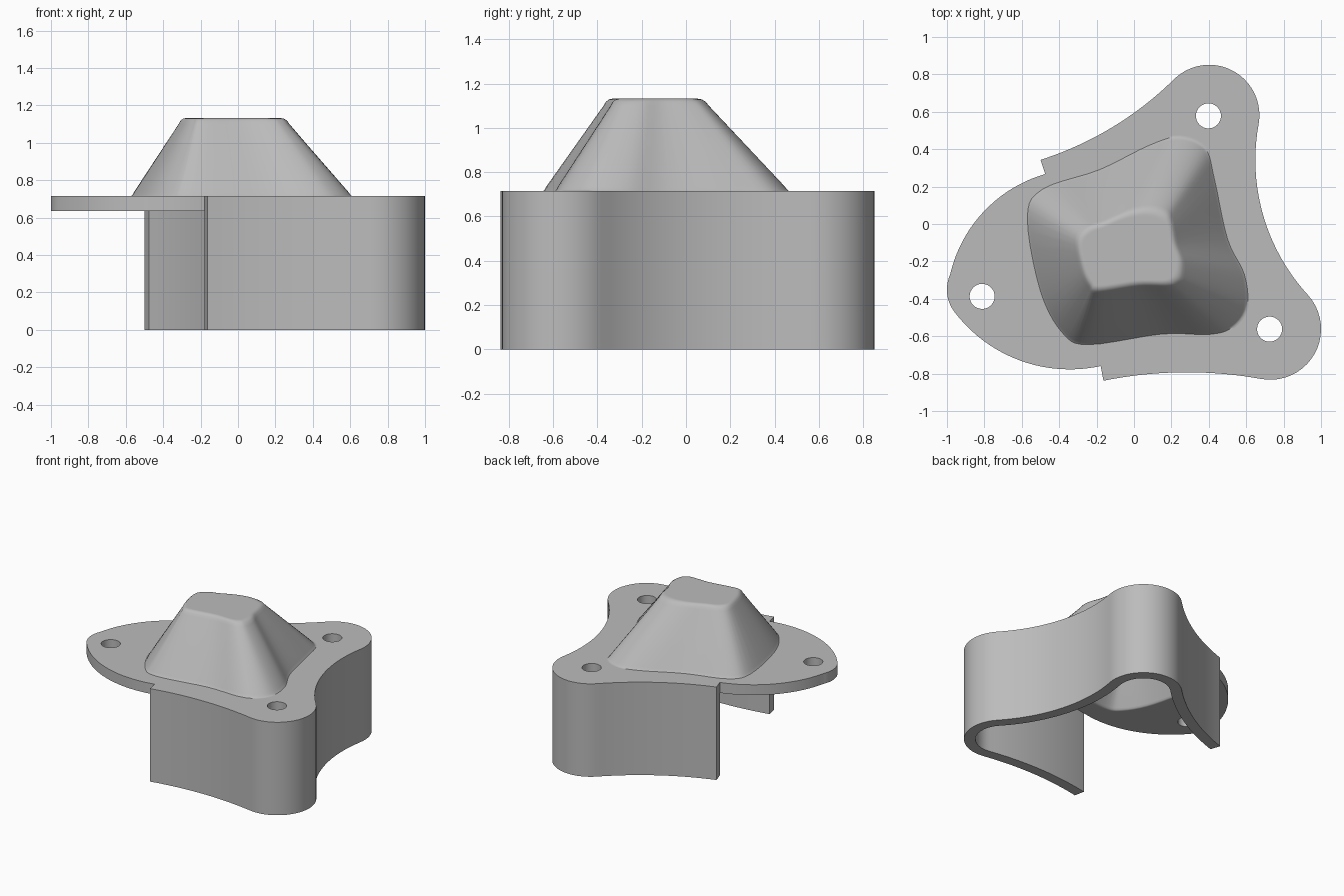
import bpy, bmesh, math
from mathutils import Vector

if "Cube" in bpy.data.objects:
    bpy.data.objects.remove(bpy.data.objects["Cube"], do_unlink=True)

TOP, UNDER, THICK = 0.715, 0.635, 0.08


def arc(a, m, b, n=20):
    """Points from a to b on the circle through a, m and b."""
    a, m, b = Vector(a), Vector(m), Vector(b)
    u, v = m - a, b - a
    d = 2 * (u.x * v.y - u.y * v.x)
    uu, vv = u.length_squared, v.length_squared
    c = a + Vector((v.y * uu - u.y * vv, u.x * vv - v.x * uu)) / d
    r = (a - c).length
    start = math.atan2(a.y - c.y, a.x - c.x)
    turn = (math.atan2(b.y - c.y, b.x - c.x) - start) % math.tau
    if d < 0:
        turn -= math.tau
    return [c + r * Vector((math.cos(start + turn * i / n), math.sin(start + turn * i / n)))
            for i in range(n + 1)]


def arc_chain(pts):
    path = [Vector(pts[0])]
    for i in range(0, len(pts) - 2, 2):
        path += arc(*pts[i:i + 3])[1:]
    return path


def smooth_loop(pts, n=5):
    """Closed rounded curve through the points."""
    p, out = [Vector(q) for q in pts], []
    for i in range(len(p)):
        a, b, c, d = (p[(i + k) % len(p)] for k in (-1, 0, 1, 2))
        for s in range(n):
            t = s / n
            out.append(b + 0.5 * t * (c - a + t * (2 * a - 5 * b + 4 * c - d
                                                   + t * (3 * (b - c) + d - a))))
    return out


bm = bmesh.new()


def ring(path, z):
    return [bm.verts.new((p.x, p.y, z)) for p in path]


def strip(a, b, closed=False):
    for i in range(len(a) if closed else len(a) - 1):
        j = (i + 1) % len(a)
        bm.faces.new((a[i], a[j], b[j], b[i]))


def fill(loops, up):
    edges = []
    for loop in loops:
        for i, v in enumerate(loop):
            w = loop[(i + 1) % len(loop)]
            edges.append(bm.edges.get((v, w)) or bm.edges.new((v, w)))
    bmesh.ops.triangle_fill(bm, use_beauty=True, edges=edges, normal=(0, 0, up))


# Wavy skirt wall, offset inward by its thickness
outer = arc_chain([(-0.5, 0.343), (-0.12, 0.515), (0.22, 0.78), (0.531, 0.818),
                   (0.666, 0.533), (0.691, 0.045), (0.932, -0.382), (0.965, -0.695),
                   (0.678, -0.828), (0.265, -0.793), (-0.163, -0.838)])
inner = []
for i, p in enumerate(outer):
    t = (outer[min(i + 1, len(outer) - 1)] - outer[max(i - 1, 0)]).normalized()
    inner.append(p + THICK * Vector((t.y, -t.x)))
out_top, out_low = ring(outer, TOP), ring(outer, 0)
in_low, in_mid = ring(inner, 0), ring(inner, UNDER)
strip(out_top, out_low)
strip(out_low, in_low)
strip(in_low, in_mid)

# Overhanging lobe of the plate
lobe = arc_chain([inner[-1], (-0.69, -0.695), (-0.96, -0.47), (-1.0, -0.36),
                  (-0.983, -0.27), (-0.8, 0.07), inner[0]])
lobe_top = ring(lobe, TOP)
lobe_mid = [in_mid[-1]] + ring(lobe[1:-1], UNDER) + [in_mid[0]]
strip(lobe_top, lobe_mid)

# Cut ends of the wall
for k, corner in ((0, lobe_top[-1]), (-1, lobe_top[0])):
    bm.faces.new((out_top[k], out_low[k], in_low[k], in_mid[k], corner))

top_loops = [out_top + lobe_top]
under_loops = [in_mid + lobe_mid[1:-1]]

# Screw holes
for x, y in ((0.398, 0.578), (-0.812, -0.387), (0.725, -0.562)):
    circle = [Vector((x + 0.067 * math.cos(a), y + 0.067 * math.sin(a)))
              for a in (math.tau * i / 32 for i in range(32))]
    hi, lo = ring(circle, TOP), ring(circle, UNDER)
    strip(hi, lo, True)
    top_loops.append(hi)
    under_loops.append(lo)

# Hollow raised hump, lofted between foot and crown outlines
foot = smooth_loop([(-0.49, 0.185), (-0.185, 0.29), (0.08, 0.42), (0.24, 0.465),
                    (0.38, 0.405), (0.43, 0.24), (0.5, -0.08), (0.59, -0.27),
                    (0.605, -0.44), (0.53, -0.55), (0.405, -0.59), (0.15, -0.588),
                    (-0.24, -0.645), (-0.38, -0.585), (-0.5, -0.36), (-0.57, 0.03)])
crown = smooth_loop([(-0.265, -0.015), (-0.17, 0.02), (-0.03, 0.08), (0.085, 0.1),
                     (0.175, 0.075), (0.21, 0.015), (0.235, -0.105), (0.27, -0.2),
                     (0.265, -0.285), (0.235, -0.322), (0.18, -0.338), (0.03, -0.338),
                     (-0.19, -0.37), (-0.24, -0.34), (-0.285, -0.25), (-0.315, -0.09)])


def hump(profile):
    rings = [ring([f.lerp(c, t) for f, c in zip(foot, crown)], z) for t, z in profile]
    for a, b in zip(rings, rings[1:]):
        strip(a, b, True)
    bm.faces.new(rings[-1])
    return rings[0]


top_loops.append(hump([(-0.03, TOP), (0, TOP), (0.025, 0.722), (0.05, 0.735), (0.99, 1.1),
                       (1.03, 1.118), (1.08, 1.129), (1.13, 1.132), (1.16, 1.132)]))
under_loops.append(hump([(0.08, UNDER), (0.11, UNDER), (0.14, 0.64), (0.17, 0.65),
                         (1.12, 1.02), (1.17, 1.04), (1.22, 1.05), (1.27, 1.052)]))

# Plate faces around the holes and hump
fill(top_loops, 1)
fill(under_loops, -1)
bmesh.ops.remove_doubles(bm, verts=bm.verts, dist=0.00001)
bmesh.ops.recalc_face_normals(bm, faces=bm.faces)

mesh = bpy.data.meshes.new("bracket_cover")
bm.to_mesh(mesh)
bm.free()
cover = bpy.data.objects.new("bracket_cover", mesh)
bpy.context.collection.objects.link(cover)

grey = bpy.data.materials.new("plain grey")
grey.use_nodes = True
colour = (0.5, 0.5, 0.5, 1)
grey.diffuse_color = colour
grey.node_tree.nodes["Principled BSDF"].inputs["Base Color"].default_value = colour
mesh.materials.append(grey)

bpy.ops.object.select_all(action="DESELECT")
cover.select_set(True)
bpy.context.view_layer.objects.active = cover
bpy.ops.object.shade_smooth_by_angle(angle=math.radians(38))
